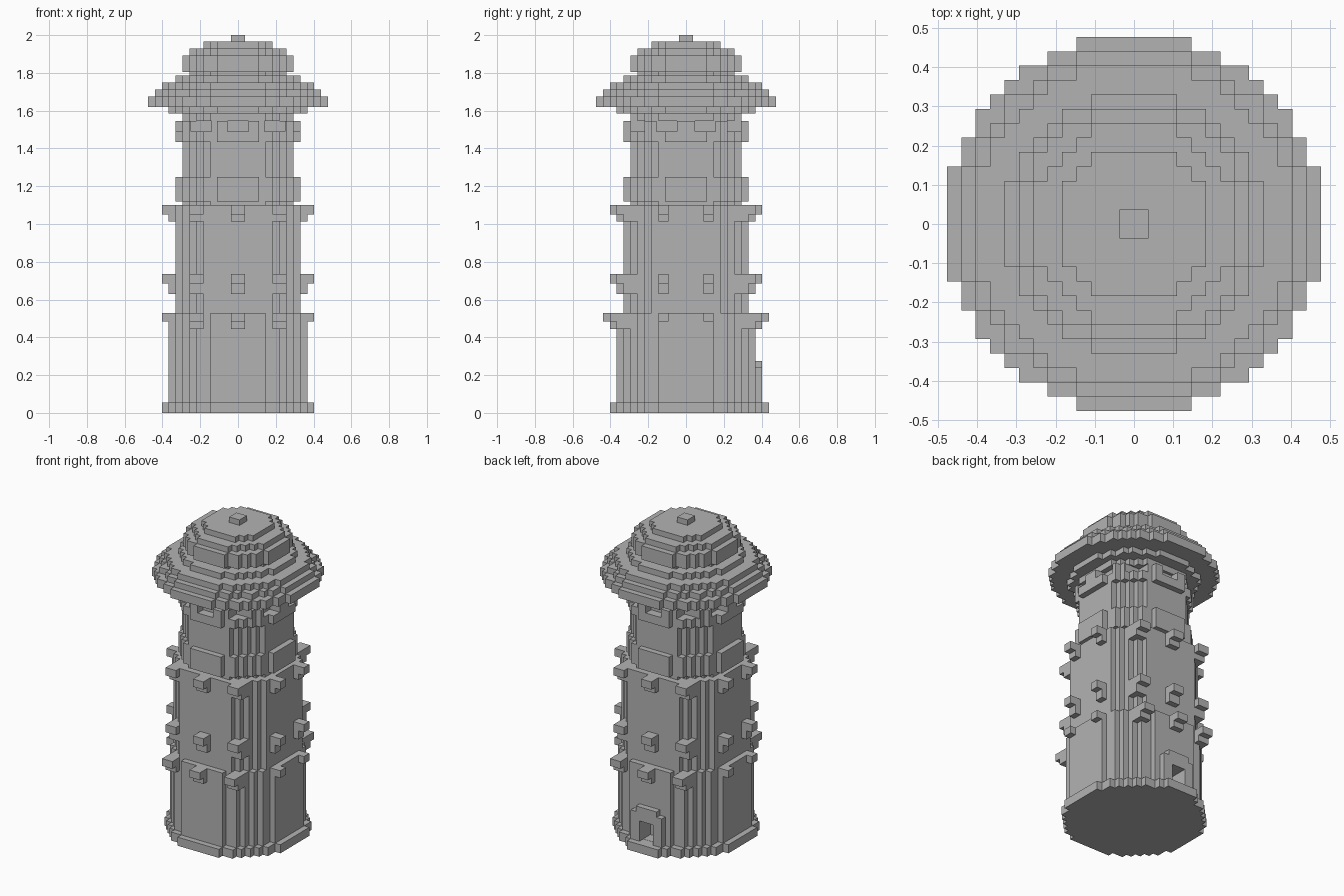
import bpy, bmesh, math
from mathutils import Matrix, Vector

U = 2 / 54.5  # block size

if "Cube" in bpy.data.objects:
    bpy.data.objects.remove(bpy.data.objects["Cube"])

stone = bpy.data.materials.new("grey stone")
stone.use_nodes = True
stone.diffuse_color = (0.45, 0.45, 0.45, 1)
stone.node_tree.nodes["Principled BSDF"].inputs["Base Color"].default_value = stone.diffuse_color


def finish(name, bm):
    bmesh.ops.recalc_face_normals(bm, faces=bm.faces)
    mesh = bpy.data.meshes.new(name)
    bm.to_mesh(mesh)
    bm.free()
    mesh.materials.append(stone)
    ob = bpy.data.objects.new(name, mesh)
    bpy.context.collection.objects.link(ob)
    return ob


def outline(half, r2):
    """Stepped circle: blocks whose centre lies inside the radius."""
    quad = []
    for j in range(half):
        w = sum((i + .5) ** 2 + (j + .5) ** 2 <= r2 for i in range(half))
        if quad and quad[-1][0] == w:
            quad[-1] = (w, j + 1)
        elif w:
            quad += [(w, j), (w, j + 1)]
    quad = quad[1:]
    left = [(-x, y) for x, y in reversed(quad)]
    top = quad + left
    return top + [(-x, -y) for x, y in top]


def disc(name, half, z0, z1, r2=None):
    bm = bmesh.new()
    pts = outline(half, r2 or (half + .1) ** 2)
    # the flat top edge is shared by both mirrored halves
    face = bm.faces.new([bm.verts.new((x * U, y * U, z0)) for x, y in pts])
    ext = bmesh.ops.extrude_face_region(bm, geom=[face], use_keep_orig=True)
    verts = [v for v in ext["geom"] if isinstance(v, bmesh.types.BMVert)]
    bmesh.ops.translate(bm, verts=verts, vec=(0, 0, z1 - z0))
    return finish(name, bm)


def boxes(name, items):
    """Each item: x0, x1, y0, y1 in blocks, then z0, z1 in units."""
    bm = bmesh.new()
    for x0, x1, y0, y1, z0, z1 in items:
        size = Vector(((x1 - x0) * U, (y1 - y0) * U, z1 - z0))
        mid = Vector(((x0 + x1) * U / 2, (y0 + y1) * U / 2, (z0 + z1) / 2))
        bmesh.ops.create_cube(bm, size=1, matrix=Matrix.Translation(mid) @ Matrix.Diagonal(size.to_4d()))
    return finish(name, bm)


def cut(target, name, items):
    cutter = boxes(name, items)
    cutter.hide_render = True
    cutter.hide_viewport = True
    mod = target.modifiers.new("openings", 'BOOLEAN')
    mod.object = cutter
    mod.operation = 'DIFFERENCE'
    mod.solver = 'EXACT'


# Tower body, bottom to top
disc("foot_slab", 11, 0, .055, 125)
base = disc("base_wall", 10, .055, .53, 105)
disc("middle_wall", 9, .53, 1.10, 95)
disc("neck_ring", 8, 1.10, 1.12, 70)
disc("lower_gallery_band", 9, 1.12, 1.25)
disc("upper_wall", 8, 1.25, 1.435, 70)
gallery = disc("window_gallery", 9, 1.435, 1.545)
disc("gallery_neck", 8, 1.545, 1.585, 70)

# Stepped roof
disc("eave_support", 10, 1.585, 1.62)
disc("eave", 13, 1.62, 1.675)
disc("roof_step_low", 12, 1.675, 1.712)
disc("roof_step_middle", 11, 1.712, 1.75)
disc("roof_step_high", 9, 1.75, 1.787)
disc("dome_neck", 7, 1.787, 1.805)
disc("dome_drum", 8, 1.805, 1.893)
disc("dome_step", 7, 1.893, 1.93)
disc("dome_cap", 5, 1.93, 1.965, 27)
boxes("finial", [(-1, 1, -1, 1, 1.965, 2.0)])

# Ten directions evenly spaced around the tower
angles = [math.radians(18 + 36 * k) for k in range(10)]


def bracket(angle, wall, reach_x, reach_y, z0, z1, z2):
    c, s = math.cos(angle), math.sin(angle)
    sx, sy = (1 if c > 0 else -1), (1 if s > 0 else -1)
    parts = []
    for step, (lo, hi) in enumerate([(z1, z2), (z0, z1)]):
        if abs(c) > .9:      # on the side walls
            x, y = sorted((sx * (wall - 1), sx * (reach_x - step))), s / abs(s) * 3.25
            parts.append((x[0], x[1], y - .75, y + .75, lo, hi))
        elif abs(c) < .1:    # on the front and back walls
            y = sorted((sy * (wall - 1), sy * (reach_y - step)))
            parts.append((-1, 1, y[0], y[1], lo, hi))
        else:                # on the stepped corners
            x, y = sx * 6, sorted((sy * (wall - 3), sy * (wall + 1 - step)))
            parts.append((x - 1, x + 1, y[0], y[1], lo, hi))
    return parts


rows = {
    "lower_brackets": (10, 11, 12, .445, .483, .53),
    "middle_brackets": (9, 11, 11, .63, .685, .735),
    "upper_brackets": (9, 11, 11, 1.013, 1.05, 1.10),
}
for name, row in rows.items():
    boxes(name, [p for a in angles for p in bracket(a, *row)])

# Gallery windows
holes = []
for a in angles:
    c, s = math.cos(a) * 9, math.sin(a) * 9
    holes.append((c - 1.5, c + 1.5, s - 1.5, s + 1.5, 1.49, 1.6))
cut(gallery, "window_cutter", holes)

# Back door with frame and step
boxes("door_frame", [
    (-3, -1.3, 9.5, 11, .055, .24),
    (1.3, 3, 9.5, 11, .055, .24),
    (-1.3, 1.3, 9.5, 11, .185, .24),
    (-2, 2, 9.5, 11, .24, .275),
])
boxes("door_step", [(-3, 3, 10.5, 12, 0, .055)])
cut(base, "door_cutter", [(-1.3, 1.3, 8, 12, .056, .185)])
